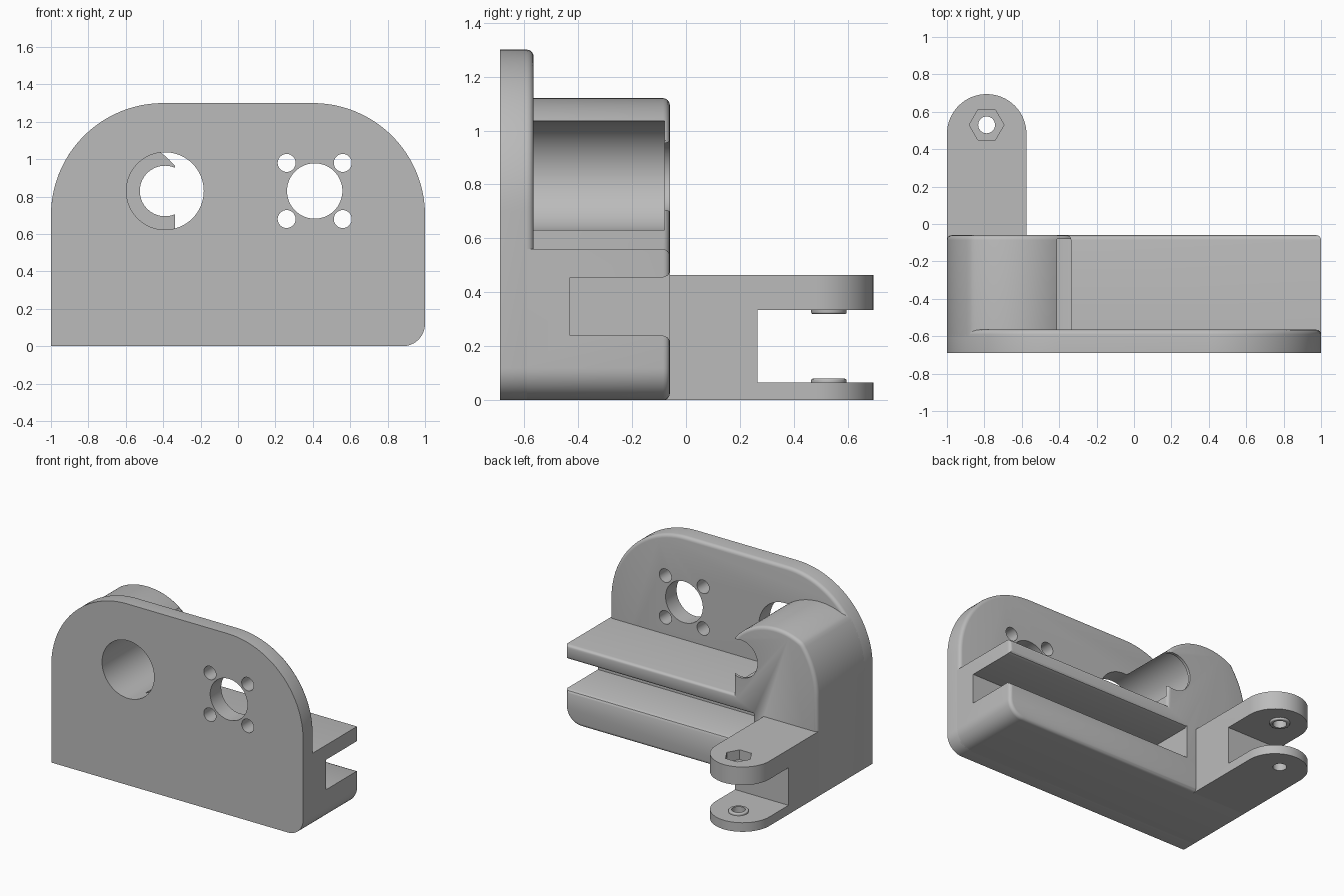
import bpy, bmesh, math
from mathutils import Vector

cube = bpy.data.objects.get("Cube")
if cube:
    bpy.data.objects.remove(cube, do_unlink=True)

grey = bpy.data.materials.new("plain grey")
grey.use_nodes = True
COLOR = (0.5, 0.5, 0.5, 1)
grey.diffuse_color = COLOR
grey.node_tree.nodes["Principled BSDF"].inputs["Base Color"].default_value = COLOR

AXES = {"X": lambda u, v, w: (w, u, v),
        "Y": lambda u, v, w: (u, w, v),
        "Z": lambda u, v, w: (u, v, w)}


def arc(cx, cy, r, a0, a1, n=24):
    return [(cx + r * math.cos(math.radians(a0 + (a1 - a0) * i / n)),
             cy + r * math.sin(math.radians(a0 + (a1 - a0) * i / n))) for i in range(n + 1)]


def circle(cx, cy, r, n=64):
    return arc(cx, cy, r, 0, 360, n)[:-1]


def rect(u0, v0, u1, v1):
    return [(u0, v0), (u1, v0), (u1, v1), (u0, v1)]


def prism(name, profile, axis, start, end, fillet=0):
    """Extrude a profile along an axis; optionally round the rim at the end face."""
    bm = bmesh.new()
    place = AXES[axis]
    near = [bm.verts.new(place(u, v, start)) for u, v in profile]
    far = [bm.verts.new(place(u, v, end)) for u, v in profile]
    bm.faces.new(near)
    cap = bm.faces.new(far)
    for i in range(len(near)):
        j = (i + 1) % len(near)
        bm.faces.new((near[i], near[j], far[j], far[i]))
    bmesh.ops.recalc_face_normals(bm, faces=bm.faces)
    if fillet:
        bmesh.ops.bevel(bm, geom=list(cap.edges), offset=fillet, segments=4,
                        profile=0.5, affect='EDGES', clamp_overlap=False)
    mesh = bpy.data.meshes.new(name)
    bm.to_mesh(mesh)
    bm.free()
    mesh.materials.append(grey)
    obj = bpy.data.objects.new(name, mesh)
    bpy.context.collection.objects.link(obj)
    return obj


def cut(target, *cutters):
    for c in cutters:
        mod = target.modifiers.new(c.name, 'BOOLEAN')
        mod.operation = 'DIFFERENCE'
        mod.solver = 'EXACT'
        mod.object = c
        c.hide_render = True
        c.hide_viewport = True
        c.display_type = 'WIRE'


FRONT, BACK, PLATE_BACK = -0.69, -0.06, -0.565
CORNER = arc(0.88, 0.12, 0.12, -90, 0, 12)

# Face plate with big rounded shoulders
plate = prism("face_plate",
              [(-1, 0)] + CORNER + arc(0.4, 0.7, 0.6, 0, 90) + arc(-0.4, 0.7, 0.6, 90, 180),
              "Y", FRONT, PLATE_BACK, 0.025)

# Lower block and arched housing share one profile, kept inside the plate outline
arch = []
for i in range(41):
    x = -1 + 0.665 * (1 - i / 40) ** 2
    dome = 0.69 + math.sqrt(0.43 ** 2 - (x + 0.667) ** 2)
    shoulder = 0.7 + math.sqrt(max(0, 0.36 - (x + 0.4) ** 2))
    arch.append((x, min(dome, shoulder)))
body = prism("body_block", [(-1, 0)] + CORNER + [(1, 0.56), (-0.335, 0.56)] + arch,
             "Y", -0.6, BACK, 0.025)

# Barrel bore with a thin stop lip at the back
bore = prism("bore_cutter", circle(-0.39, 0.83, 0.207), "Y", -0.8, -0.08)
lip = prism("lip_cutter", circle(-0.39, 0.83, 0.135), "Y", -0.2, 0.1)
# Long slot in the block, flared at its mouth
slot = prism("slot_cutter", [(-0.43, 0.24), (-0.085, 0.24), (-0.067, 0.232), (-0.055, 0.21),
                             (0.1, 0.21), (0.1, 0.485), (-0.055, 0.485), (-0.067, 0.463),
                             (-0.085, 0.455), (-0.43, 0.455)], "X", -0.5, 1.2)
cut(body, bore, lip, slot)

# Second opening with four screw holes around it
opening = prism("opening_cutter", circle(0.41, 0.83, 0.148), "Y", -0.8, -0.3)
screws = [prism("screw_cutter", circle(0.41 + sx * 0.15, 0.83 + sz * 0.15, 0.048, 32), "Y", -0.8, -0.3)
          for sx in (-1, 1) for sz in (-1, 1)]
cut(plate, bore, opening, *screws)

# Hinge arm with forked, rounded end
PX, PY = -0.788, 0.53
arm = prism("hinge_arm", [(-1, -0.1), (-0.575, -0.1)] + arc(-0.7875, 0.482, 0.2125, 0, 180, 32),
            "Z", 0, 0.465)
fork = prism("fork_cutter", rect(0.265, 0.065, 1, 0.335), "X", -1.2, -0.4)
pin = prism("pin_cutter", circle(PX, PY, 0.045, 32), "Z", -0.1, 0.6)
nut = prism("nut_cutter", circle(PX, PY, 0.093, 6), "Z", 0.395, 0.6)
cut(arm, fork, pin, nut)

# Raised washers on the inner fork faces
washers = [prism("lower_washer", circle(PX, PY, 0.066, 40), "Z", 0.06, 0.08, 0.007),
           prism("upper_washer", circle(PX, PY, 0.066, 40), "Z", 0.34, 0.32, 0.007)]
for w in washers:
    cut(w, pin)

# Apply the cuts, then smooth the curved surfaces
parts = [plate, body, arm] + washers
graph = bpy.context.evaluated_depsgraph_get()
done = [bpy.data.meshes.new_from_object(p.evaluated_get(graph)) for p in parts]
for p, mesh in zip(parts, done):
    p.modifiers.clear()
    p.data = mesh
for c in [bore, lip, slot, opening, fork, pin, nut] + screws:
    bpy.data.objects.remove(c, do_unlink=True)
bpy.ops.object.select_all(action='DESELECT')
for p in parts:
    p.select_set(True)
bpy.context.view_layer.objects.active = body
bpy.ops.object.shade_smooth_by_angle(angle=math.radians(30))
